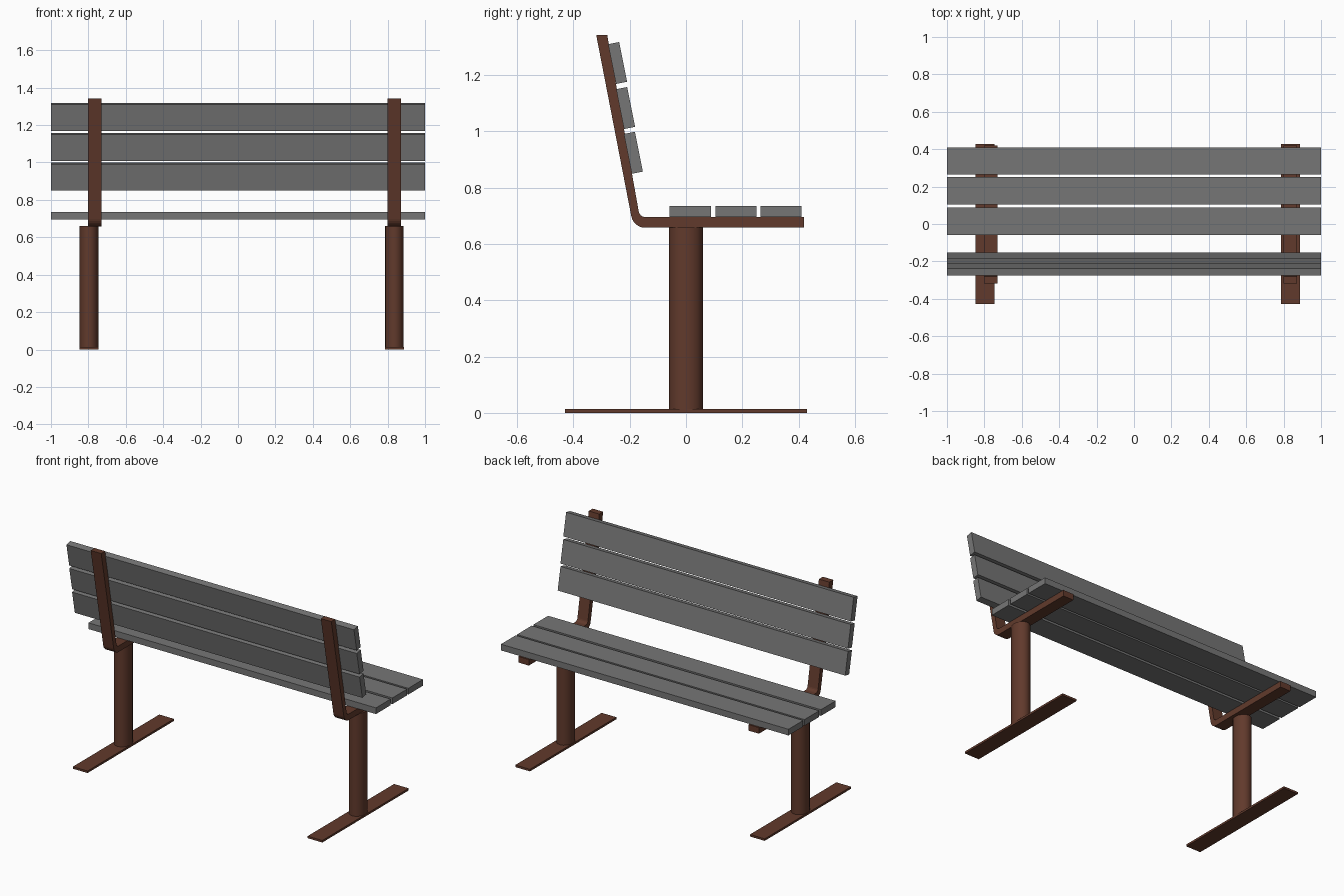
import bpy, bmesh, math
from mathutils import Vector

if "Cube" in bpy.data.objects:
    bpy.data.objects.remove(bpy.data.objects["Cube"])


def material(name, rgb):
    m = bpy.data.materials.new(name)
    m.diffuse_color = (*rgb, 1)
    m.use_nodes = True
    m.node_tree.nodes["Principled BSDF"].inputs["Base Color"].default_value = m.diffuse_color
    return m


GREY = material("slat grey", (0.18, 0.18, 0.18))
BROWN = material("rust brown", (0.120, 0.042, 0.025))


def finish(name, bm, mat, smooth=False):
    bmesh.ops.recalc_face_normals(bm, faces=bm.faces)
    me = bpy.data.meshes.new(name)
    bm.to_mesh(me)
    bm.free()
    me.materials.append(mat)
    ob = bpy.data.objects.new(name, me)
    bpy.context.collection.objects.link(ob)
    if smooth:
        bpy.context.view_layer.objects.active = ob
        ob.select_set(True)
        bpy.ops.object.shade_smooth_by_angle(angle=math.radians(35))
        ob.select_set(False)
    return ob


def box(name, size, loc, mat, tilt=0):
    bm = bmesh.new()
    bmesh.ops.create_cube(bm, size=1)
    bmesh.ops.scale(bm, vec=size, verts=bm.verts)
    ob = finish(name, bm, mat)
    ob.location = loc
    ob.rotation_euler.x = tilt
    return ob


def arc(center, radius, a0, a1, n=6):
    angles = [math.radians(a0 + (a1 - a0) * i / n) for i in range(n + 1)]
    return [(center[0] + radius * math.cos(a), center[1] + radius * math.sin(a))
            for a in angles]


# Tilt of the backrest from vertical
LEAN = 11.2

# Slats: three on the seat, three on the back
for i, y in enumerate((0.015, 0.178, 0.337)):
    box(f"seat_slat_{i + 1}", (2, 0.146, 0.039), (0, y, 0.7155), GREY)
for i, (y, z) in enumerate(((-0.187, 0.924), (-0.2145, 1.083), (-0.243, 1.243))):
    box(f"back_slat_{i + 1}", (2, 0.040, 0.144), (0, y, z), GREY, math.radians(LEAN))


def bracket(name, x, width):
    # L-shaped flat bar with a rounded bend, profile in the y-z plane
    c = (-0.146, 0.707)
    pts = [(0.42, 0.658), (0.42, 0.696)]
    pts += arc((-0.146, 0.718), 0.022, 270, 180 + LEAN, 4)
    pts += [(-0.280, 1.343), (-0.319, 1.343)]
    pts += arc(c, 0.049, 180 + LEAN, 270)
    bm = bmesh.new()
    f = bm.faces.new([bm.verts.new((x - width / 2, y, z)) for y, z in pts])
    ext = bmesh.ops.extrude_face_region(bm, geom=[f])
    verts = [v for v in ext["geom"] if isinstance(v, bmesh.types.BMVert)]
    bmesh.ops.translate(bm, vec=Vector((width, 0, 0)), verts=verts)
    finish(name, bm, BROWN)


def post(name, x):
    # Slightly oval upright
    bm = bmesh.new()
    bmesh.ops.create_cone(bm, cap_ends=True, segments=16, radius1=1, radius2=1, depth=1)
    bmesh.ops.scale(bm, vec=(0.05, 0.06, 0.646), verts=bm.verts)
    finish(name, bm, BROWN, True).location = (x, 0, 0.336)


# Supports: foot plate, post and bracket on each side
for side, x, bx in (("left", -0.797, -0.765), ("right", 0.836, 0.836)):
    box(f"{side}_foot", (0.102, 0.858, 0.013), (x, 0, 0.0065), BROWN)
    post(f"{side}_post", x)
    bracket(f"{side}_bracket", bx, 0.073)
